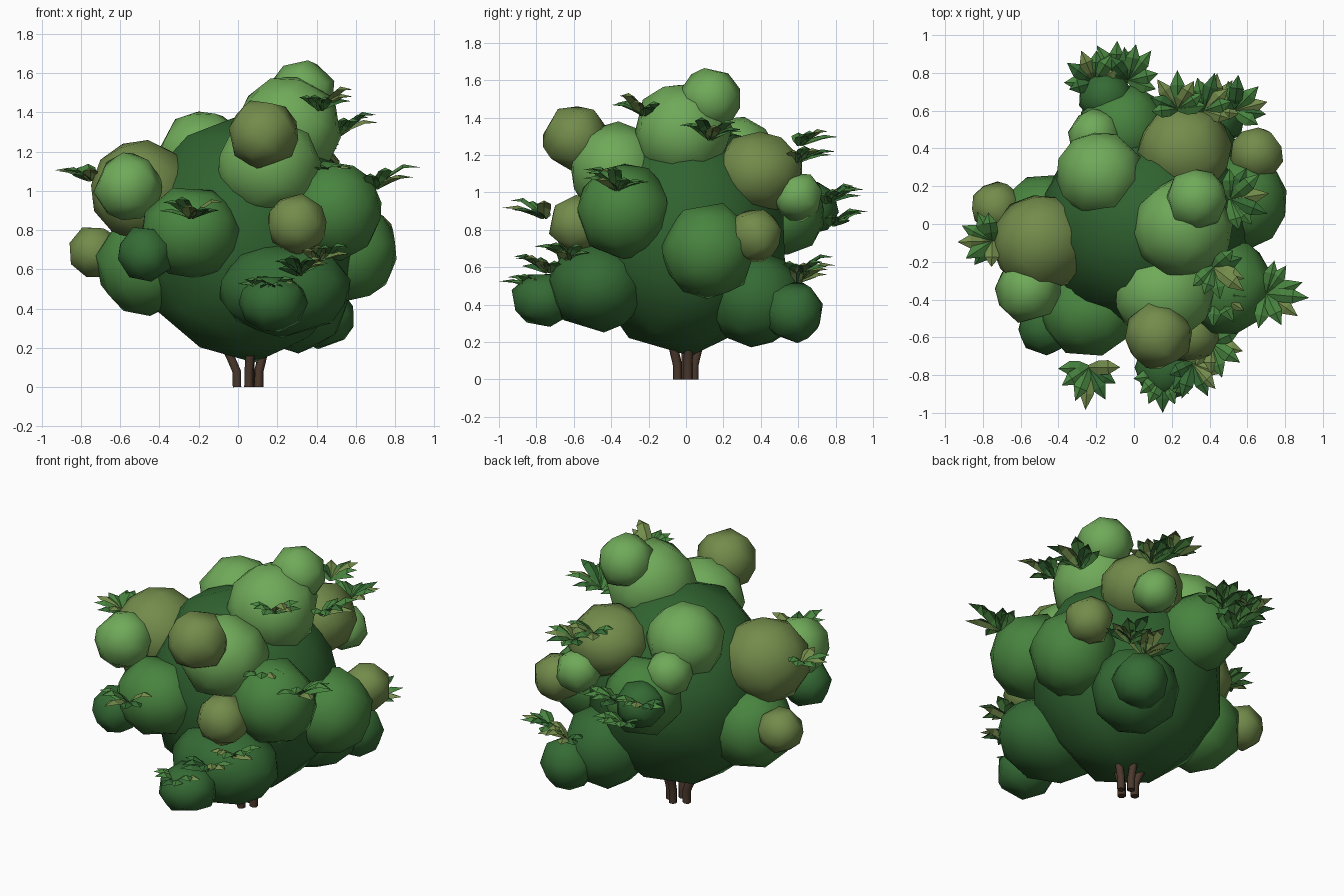
import bpy, bmesh, math, random
from mathutils import Vector, Euler

if "Cube" in bpy.data.objects:
    bpy.data.objects.remove(bpy.data.objects["Cube"])

random.seed(4)


def mat(name, r, g, b):
    m = bpy.data.materials.new(name)
    m.diffuse_color = (r, g, b, 1)
    m.use_nodes = True
    m.node_tree.nodes["Principled BSDF"].inputs["Base Color"].default_value = m.diffuse_color
    return m


DEEP = mat("deep_green", .03, .125, .03)
DARK = mat("dark_green", .035, .145, .035)
MID = mat("mid_green", .065, .23, .05)
LIGHT = mat("light_green", .16, .40, .10)
OLIVE = mat("olive_green", .17, .26, .07)
BARK = mat("bark", .07, .04, .025)


def finish(name, bm, mats, smooth):
    me = bpy.data.meshes.new(name)
    bm.to_mesh(me)
    bm.free()
    for m in mats:
        me.materials.append(m)
    for p in me.polygons:
        p.use_smooth = smooth
    ob = bpy.data.objects.new(name, me)
    bpy.context.collection.objects.link(ob)
    return ob


def blob(name, x, y, z, r, m, scale=(1, 1, 1)):
    # low-poly ball, turned at random and thinned so the facets are irregular
    bm = bmesh.new()
    bmesh.ops.create_icosphere(bm, subdivisions=2, radius=r * 1.03)
    rot = Euler([random.uniform(0, 6.28) for _ in range(3)]).to_matrix()
    for v in bm.verts:
        p = rot @ v.co * random.uniform(.985, 1.015)
        v.co = Vector((p.x * scale[0], p.y * scale[1], p.z * scale[2])) + Vector((x, y, z))
    ob = finish(name, bm, [m], True)
    dec = ob.modifiers.new("thin", "DECIMATE")
    dec.ratio = .65 if r < .2 else .85
    return ob


# Main crown
blob("crown_core", .05, 0, .76, .6, DEEP, (.93, .9, 1.03))

# Foliage clumps around the crown
CLUMPS = [
    (-.49, -.10, 1.00, .255, OLIVE), (-.56, -.35, 1.02, .17, LIGHT),
    (-.73, .09, .69, .13, OLIVE), (-.47, .01, .62, .25, MID),
    (-.24, -.46, .79, .24, MID, (1.05, 1, .95)), (-.47, -.55, .68, .14, DARK),
    (.48, -.33, .90, .25, MID), (.24, -.47, .50, .28, DARK, (1.18, .95, .84)),
    (.18, -.76, .43, .17, DARK, (1, 1, .85)), (.30, .37, .43, .25, DARK),
    (.43, .57, .36, .16, DARK), (.65, .37, .77, .14, OLIVE),
    (.56, .12, .69, .25, MID), (.30, -.58, .83, .15, OLIVE),
    (.13, -.59, 1.29, .175, OLIVE), (.16, -.37, 1.12, .26, LIGHT, (1.02, .95, .95)),
    (.26, -.02, 1.32, .26, LIGHT), (.33, .13, 1.50, .16, LIGHT),
    (-.18, .26, 1.18, .225, LIGHT), (-.21, .47, 1.06, .135, LIGHT),
    (.27, .39, 1.11, .235, OLIVE, (1.03, 1, .9)), (.34, .60, .98, .13, LIGHT),
    (-.06, .51, .89, .23, MID), (-.15, .67, .92, .14, DARK),
]
for i, c in enumerate(CLUMPS):
    blob(f"foliage_clump_{i + 1}", *c)


def leaf(bm, base, ang, length, width, mi):
    # folded blade: rises from the base, then levels off
    d = Vector((math.cos(ang), math.sin(ang), 0))
    s = Vector((-d.y, d.x, 0))
    up = Vector((0, 0, 1))
    rise = random.uniform(.2, .55)
    rows = []
    for t, w, h in ((0, .35, 0), (.3, .9, .6), (.62, .95, 1), (1, 0, .95)):
        c = base + d * (length * t) + up * (length * rise * h)
        if w:
            e = width * w / 2
            rows.append([bm.verts.new(c + s * e - up * e * .25), bm.verts.new(c + up * e * .25),
                         bm.verts.new(c - s * e - up * e * .25)])
        else:
            rows.append([bm.verts.new(c)])
    for a, b in zip(rows, rows[1:]):
        for k in range(2):
            if len(b) == 3:
                f = bm.faces.new((a[k], b[k], b[k + 1], a[k + 1]))
            else:
                f = bm.faces.new((a[k], b[0], a[k + 1]))
            f.material_index = mi
            f.normal_update()
            if f.normal.z < 0:
                f.normal_flip()


def tuft(name, x, y, z, heading, length=.2, n=7):
    bm = bmesh.new()
    for i in range(n):
        off = (i / (n - 1) - .5) * 2
        a = math.radians(heading + off * 88 + random.uniform(-8, 8))
        leaf(bm, Vector((x, y, z)), a, length * (1 - .25 * abs(off)) * random.uniform(.9, 1.05),
             .08, random.choice((0, 0, 1, 2)))
    return finish(name, bm, [MID, DARK, OLIVE], False)


# Leaf tufts: base position, heading in degrees, optional leaf length
TUFTS = [
    (-.75, -.09, 1.05, 180), (-.24, -.76, .86, -90, .215), (.15, -.80, .48, -90),
    (.31, -.74, .57, -70), (.41, -.63, .64, -40), (.42, -.23, 1.41, -45),
    (.43, -.36, 1.05, -60), (.70, -.37, 1.01, -10, .24), (.51, .13, 1.28, 10, .22),
    (.23, .61, 1.25, 95), (.37, .60, 1.16, 70), (.53, .60, .57, 50),
    (.42, .60, .52, 80), (-.21, .75, .95, 115), (-.03, .76, .94, 75, .21),
    (-.10, .78, .82, 90),
]
for i, t in enumerate(TUFTS):
    tuft(f"leaf_tuft_{i + 1}", *t)


def stem(name, points, r):
    # six-sided stem swept along a bent path
    cu = bpy.data.curves.new(name, "CURVE")
    cu.dimensions = "3D"
    cu.bevel_depth = r
    cu.bevel_resolution = 1
    cu.use_fill_caps = True
    sp = cu.splines.new("POLY")
    sp.points.add(len(points) - 1)
    for p, q in zip(sp.points, points):
        p.co = (*q, 1)
    cu.materials.append(BARK)
    bpy.context.collection.objects.link(bpy.data.objects.new(name, cu))


# Woody stems
for i, (x, y, dx, dy) in enumerate([(-.005, 0, -.09, 0), (.055, -.045, .02, -.05),
                                    (.105, .01, .05, .01), (.06, .045, 0, .05)]):
    stem(f"stem_{i + 1}", [(x, y, 0), (x + dx * .02, y + dy * .02, .08),
                           (x + dx * .4, y + dy * .4, .16), (x + dx * 1.2, y + dy * 1.2, .3)], .025)
